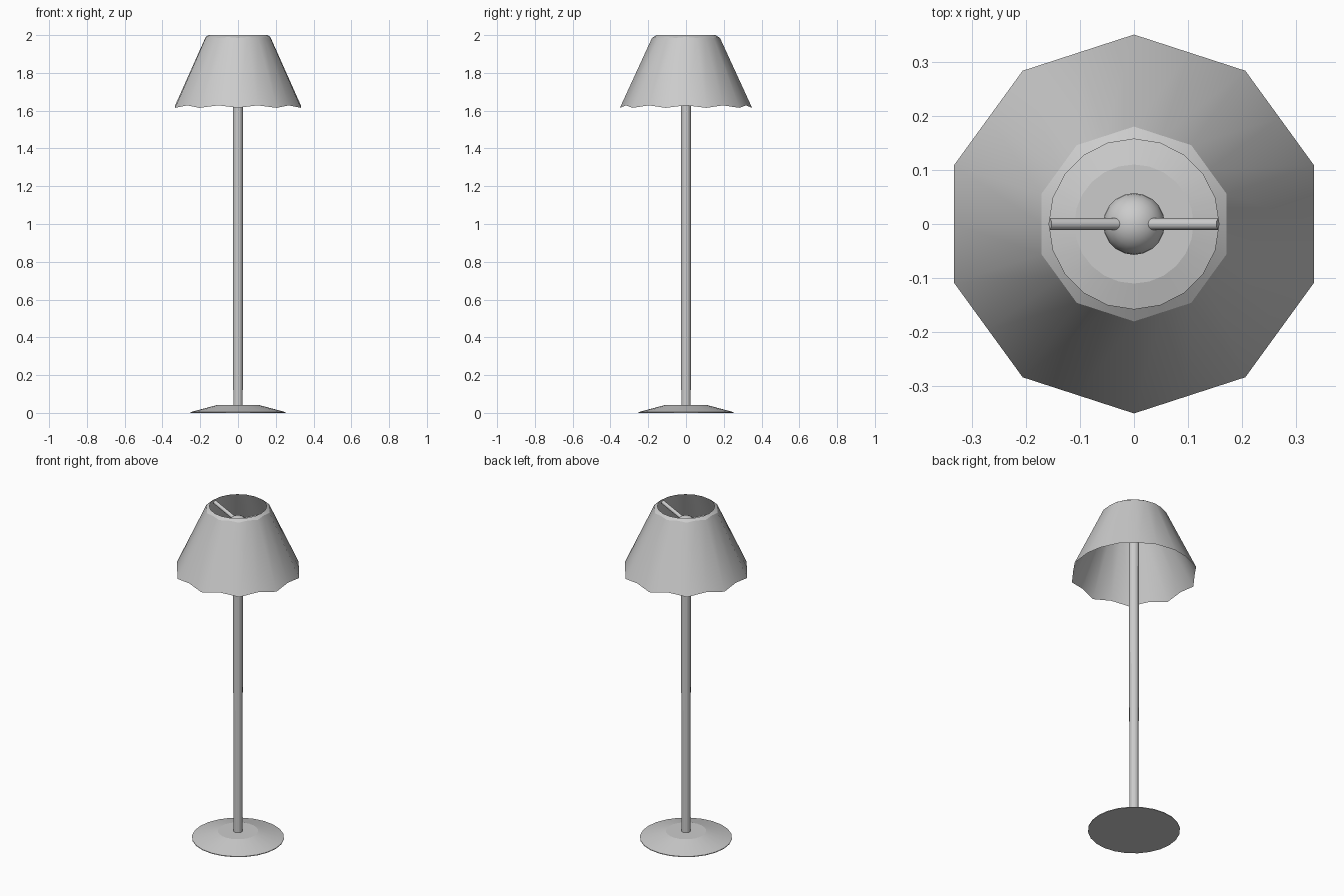
import bpy, math
from mathutils import Vector

if "Cube" in bpy.data.objects:
    bpy.data.objects.remove(bpy.data.objects["Cube"])


def make_mesh(name, verts, faces, angle=40):
    me = bpy.data.meshes.new(name)
    me.from_pydata(verts, [], faces)
    ob = bpy.data.objects.new(name, me)
    bpy.context.collection.objects.link(ob)
    finish(ob, name, angle)
    return ob


def finish(ob, name, angle=40):
    ob.name = name
    bpy.ops.object.select_all(action='DESELECT')
    ob.select_set(True)
    bpy.context.view_layer.objects.active = ob
    bpy.ops.object.shade_smooth_by_angle(angle=math.radians(angle))


def loft(name, rings, n, caps=False, start=0.0, angle=40):
    """Each ring is (even radius, even z, odd radius, odd z)."""
    verts = []
    for r0, z0, r1, z1 in rings:
        for i in range(n):
            r, z = (r0, z0) if i % 2 == 0 else (r1, z1)
            a = start + 2 * math.pi * i / n
            verts.append((r * math.cos(a), r * math.sin(a), z))
    faces = [(k * n + i, k * n + (i + 1) % n, (k + 1) * n + (i + 1) % n, (k + 1) * n + i)
             for k in range(len(rings) - 1) for i in range(n)]
    if caps:
        last = (len(rings) - 1) * n
        faces += [tuple(reversed(range(n))), tuple(range(last, last + n))]
    return make_mesh(name, verts, faces, angle)


def lathe(name, profile, n):
    return loft(name, [(r, z, r, z) for r, z in profile], n, caps=True, angle=15)


def rod(name, a, b, radius):
    a, b = Vector(a), Vector(b)
    d = b - a
    bpy.ops.mesh.primitive_cylinder_add(vertices=12, radius=radius, depth=d.length,
                                        location=(a + b) / 2,
                                        rotation=d.to_track_quat('Z', 'Y').to_euler())
    finish(bpy.context.object, name)


# Shallow conical foot
lathe("base", [(0.252, 0.0), (0.252, 0.004), (0.11, 0.042)], 24)

# Upright pole, very slightly wider at the top
lathe("pole", [(0.025, 0.03), (0.028, 1.87)], 16)

# Fluted ten-sided shade with scalloped lower edge and inward-turned top rim
c = math.cos(math.radians(18))
loft("shade", [(0.35, 1.615, 0.35 * c, 1.628),
               (0.18, 1.985, 0.18 * c, 1.99),
               (0.157, 2.0, 0.157, 2.0)], 20, start=math.pi / 2, angle=30)

# Round knob at the head of the pole
bpy.ops.mesh.primitive_uv_sphere_add(segments=20, ring_count=12, radius=0.057,
                                     location=(0, 0, 1.885))
finish(bpy.context.object, "knob")

# Two sloping arms holding the shade rim
for side, s in (("left", -1), ("right", 1)):
    rod(side + "_arm", (s * 0.03, 0, 1.925), (s * 0.157, 0, 1.985), 0.011)
